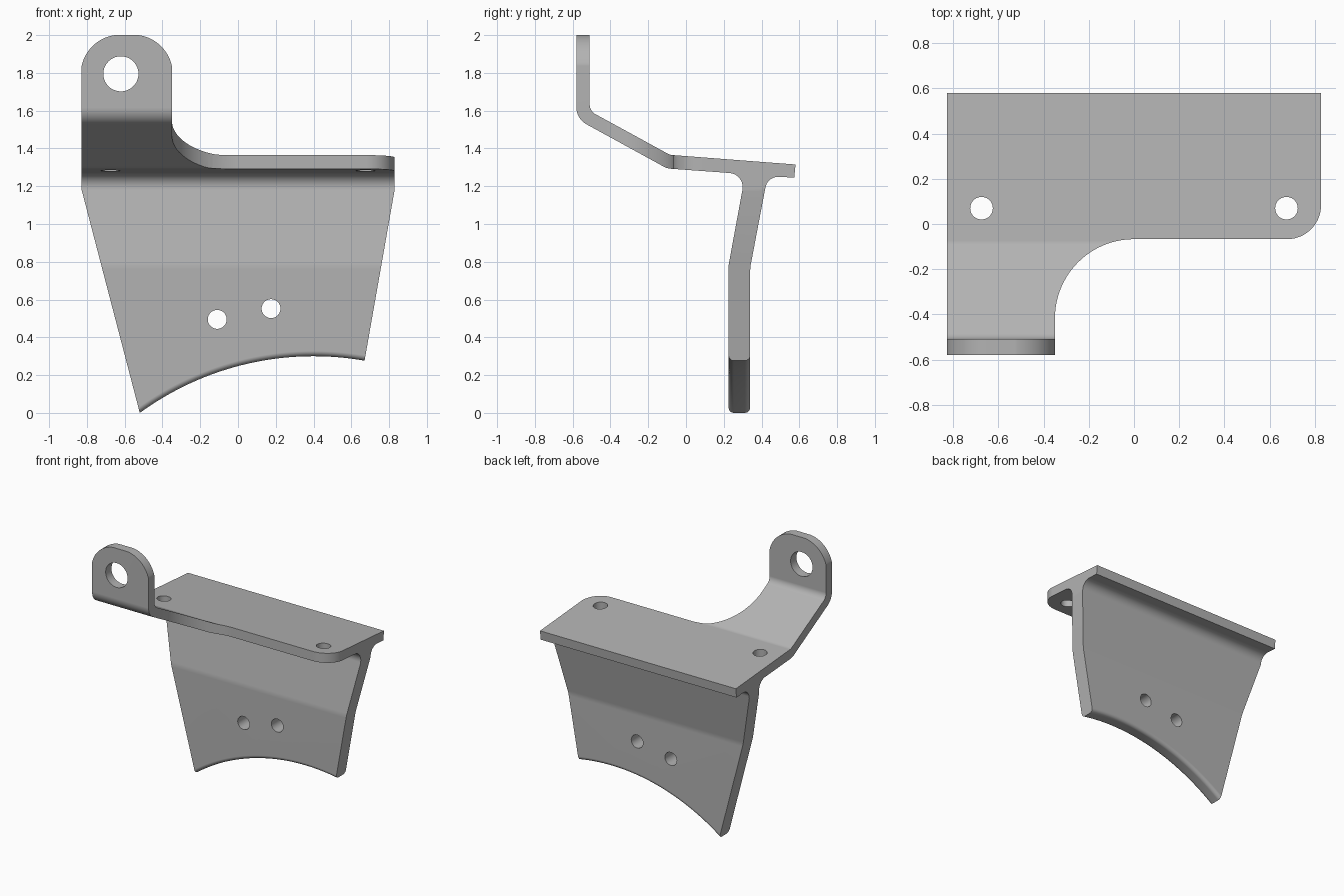
import bpy, bmesh, math
from mathutils import Vector

if "Cube" in bpy.data.objects:
    bpy.data.objects.remove(bpy.data.objects["Cube"])


def rounded(corners, steps=10):
    """Closed outline from (u, v, radius) corners, each turned into an arc."""
    out = []
    n = len(corners)
    for i, (u, v, r) in enumerate(corners):
        p = Vector((u, v))
        if r == 0:
            out.append(p)
            continue
        a = (Vector(corners[i - 1][:2]) - p).normalized()
        b = (Vector(corners[(i + 1) % n][:2]) - p).normalized()
        half = a.angle(b) / 2
        c = p + (a + b).normalized() * (r / math.sin(half))
        s = p + a * (r / math.tan(half)) - c
        e = p + b * (r / math.tan(half)) - c
        turn = math.atan2(s.x * e.y - s.y * e.x, s.dot(e))
        for k in range(steps + 1):
            t = turn * k / steps
            out.append(c + Vector((s.x * math.cos(t) - s.y * math.sin(t),
                                   s.x * math.sin(t) + s.y * math.cos(t))))
    return out


def circle(u, v, r, n=40):
    return [Vector((u + r * math.cos(math.tau * i / n), v + r * math.sin(math.tau * i / n)))
            for i in range(n)]


def prism(name, outline, axis, lo, hi):
    """Extrude a flat outline along an axis from lo to hi."""
    place = {'X': lambda p, d: (d, p.x, p.y),
             'Y': lambda p, d: (p.x, d, p.y),
             'Z': lambda p, d: (p.x, p.y, d)}[axis]
    bm = bmesh.new()
    face = bm.faces.new([bm.verts.new(place(p, lo)) for p in outline])
    shift = Vector(place(Vector((0, 0)), hi - lo))
    ext = bmesh.ops.extrude_face_region(bm, geom=[face], use_keep_orig=True)
    moved = [g for g in ext['geom'] if isinstance(g, bmesh.types.BMVert)]
    bmesh.ops.translate(bm, verts=moved, vec=shift)
    bmesh.ops.recalc_face_normals(bm, faces=bm.faces)
    me = bpy.data.meshes.new(name)
    bm.to_mesh(me)
    bm.free()
    ob = bpy.data.objects.new(name, me)
    bpy.context.collection.objects.link(ob)
    return ob


def combine(ob, tool, operation):
    mod = ob.modifiers.new("cut", 'BOOLEAN')
    mod.operation, mod.object, mod.solver = operation, tool, 'EXACT'
    bpy.context.view_layer.objects.active = ob
    bpy.ops.object.modifier_apply(modifier=mod.name)
    bpy.data.objects.remove(tool)


# Side section: tab, sloped arm, top plate and cranked web in one profile
section = rounded([
    (-0.58, 2.0, 0), (-0.58, 1.557, 0.1), (-0.10, 1.294, 0.09),
    (0.314, 1.264, 0.075), (0.225, 0.78, 0.2), (0.225, -0.05, 0),
    (0.34, -0.05, 0), (0.34, 0.77, 0.2), (0.432, 1.254, 0.07),
    (0.573, 1.245, 0), (0.58, 1.315, 0), (-0.085, 1.366, 0.06),
    (-0.51, 1.598, 0.06), (-0.51, 2.0, 0)])
bracket = prism("bracket", section, 'X', -0.9, 0.9)

# Plan outline of the plate and arm
plan = rounded([
    (-0.828, 0.7, 0), (0.828, 0.7, 0), (0.828, -0.067, 0.15),
    (-0.35, -0.067, 0.35), (-0.35, -0.7, 0), (-0.828, -0.7, 0)], 20)
combine(bracket, prism("plan_cutter", plan, 'Z', -0.2, 2.2), 'INTERSECT')

# Front outline: tapered web with an arched foot and a rounded tab
ARC_X, ARC_Z, ARC_R = 0.4, -1.26, 1.56
a0 = math.atan2(0.0 - ARC_Z, -0.52 - ARC_X)
a1 = math.atan2(0.277 - ARC_Z, 0.67 - ARC_X)
arch = [Vector((ARC_X + ARC_R * math.cos(a0 + (a1 - a0) * i / 32),
                ARC_Z + ARC_R * math.sin(a0 + (a1 - a0) * i / 32))) for i in range(33)]
top = rounded([(0.859, 1.35, 0), (0.859, 1.7, 0), (-0.345, 1.7, 0),
               (-0.345, 2.002, 0.21), (-0.833, 2.002, 0.21),
               (-0.833, 1.7, 0), (-0.872, 1.7, 0), (-0.872, 1.35, 0)], 16)
combine(bracket, prism("front_cutter", arch + top, 'Y', -0.9, 0.9), 'INTERSECT')

# Bolt holes in the plate, the web and the tab
for x in (-0.675, 0.675):
    combine(bracket, prism("hole", circle(x, 0.07, 0.05), 'Z', 1.1, 1.5), 'DIFFERENCE')
for x, z in ((-0.11, 0.495), (0.175, 0.552)):
    combine(bracket, prism("hole", circle(x, z, 0.05), 'Y', 0.1, 0.5), 'DIFFERENCE')
combine(bracket, prism("hole", circle(-0.62, 1.795, 0.093), 'Y', -0.7, -0.4), 'DIFFERENCE')

# Softened edges along the arched foot
bm = bmesh.new()
bm.from_mesh(bracket.data)
bmesh.ops.remove_doubles(bm, verts=bm.verts, dist=0.0002)


def on_arch(v):
    return abs(math.hypot(v.co.x - ARC_X, v.co.z - ARC_Z) - ARC_R) < 0.001 and v.co.z < 0.4


foot = [e for e in bm.edges if all(on_arch(v) for v in e.verts)
        and abs(e.verts[0].co.y - e.verts[1].co.y) < 0.01]
bmesh.ops.bevel(bm, geom=foot, offset=0.028, segments=4, profile=0.5, affect='EDGES')
bm.to_mesh(bracket.data)
bm.free()

# Finish
metal = bpy.data.materials.new("grey metal")
metal.diffuse_color = (0.45, 0.45, 0.45, 1)
metal.use_nodes = True
metal.node_tree.nodes["Principled BSDF"].inputs["Base Color"].default_value = metal.diffuse_color
bracket.data.materials.clear()
bracket.data.materials.append(metal)
for p in bracket.data.polygons:
    p.material_index = 0
bpy.context.view_layer.objects.active = bracket
bracket.select_set(True)
bpy.ops.object.shade_smooth_by_angle(angle=math.radians(30))
normals = bracket.modifiers.new("even shading", 'WEIGHTED_NORMAL')
normals.keep_sharp = True
